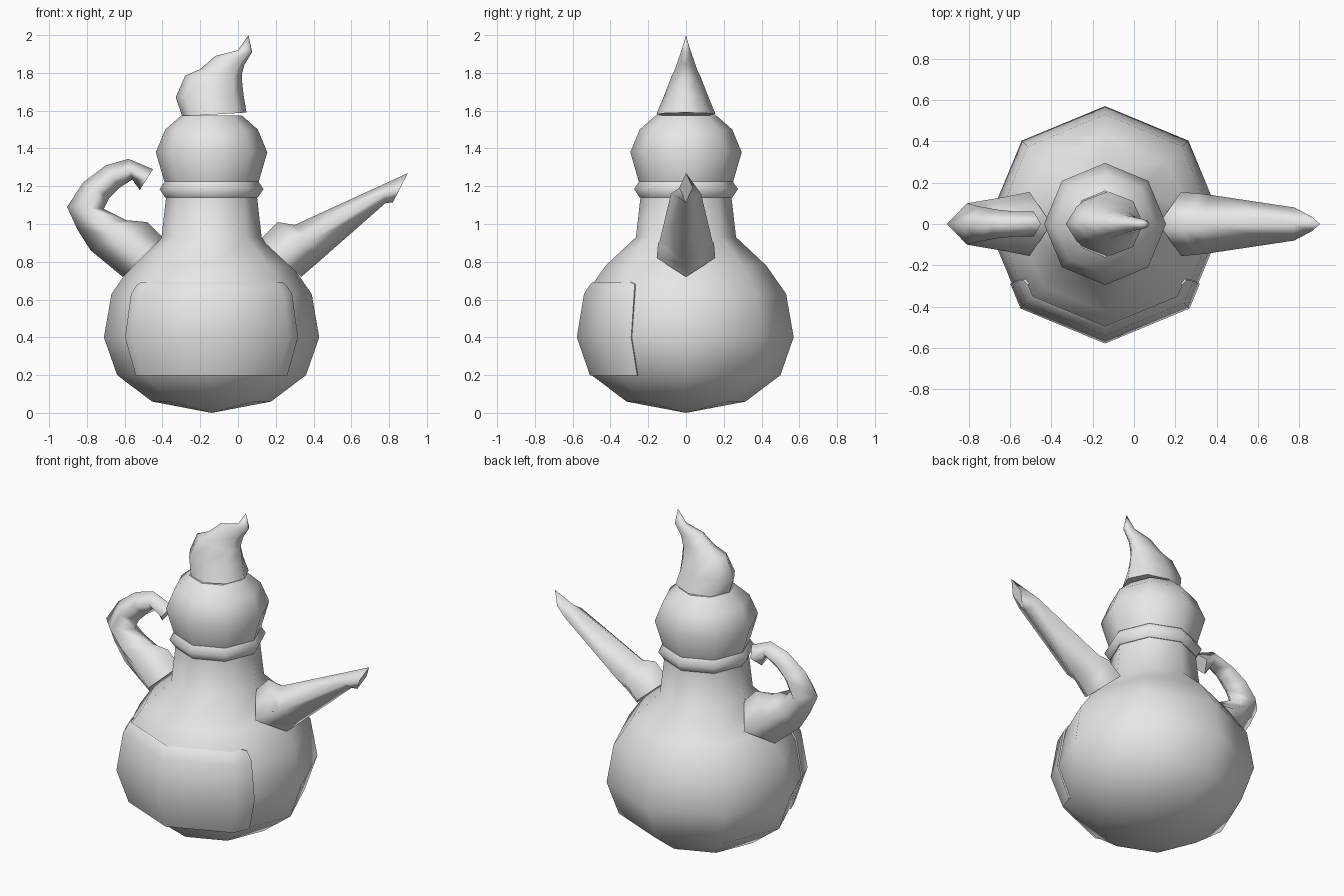
import bpy, bmesh, math
from mathutils import Vector

if "Cube" in bpy.data.objects:
    bpy.data.objects.remove(bpy.data.objects["Cube"])

CX = -0.14  # axis of the pot
grey = bpy.data.materials.new("plain grey")
grey.diffuse_color = (0.8, 0.8, 0.8, 1)
grey.use_nodes = True
grey.node_tree.nodes["Principled BSDF"].inputs["Base Color"].default_value = grey.diffuse_color


def finish(name, bm):
    bmesh.ops.recalc_face_normals(bm, faces=bm.faces)
    me = bpy.data.meshes.new(name)
    bm.to_mesh(me)
    bm.free()
    me.materials.append(grey)
    ob = bpy.data.objects.new(name, me)
    bpy.context.collection.objects.link(ob)
    return ob


def loft(name, rings, tip=None, foot=None):
    """Skin closed rings; ends are capped flat or drawn to a point."""
    bm = bmesh.new()
    loops = [[bm.verts.new(p) for p in r] for r in rings]
    n = len(loops[0])
    for a, b in zip(loops, loops[1:]):
        for i in range(n):
            j = (i + 1) % n
            bm.faces.new((a[i], a[j], b[j], b[i])).smooth = True
    for loop, point in ((loops[0], foot), (loops[-1], tip)):
        if point:
            p = bm.verts.new(point)
            for i in range(n):
                bm.faces.new((loop[i], loop[(i + 1) % n], p)).smooth = True
        else:
            for e in bm.faces.new(loop).edges:
                e.smooth = False
    return finish(name, bm)


def octagon(r, z):
    return [(CX + r * math.cos(k * math.pi / 4), r * math.sin(k * math.pi / 4), z)
            for k in range(8)]


def oval(left, right, half):
    """Eight-sided tilted ring between two points in the xz plane."""
    a, b = Vector((left[0], 0, left[1])), Vector((right[0], 0, right[1]))
    mid, arm = (a + b) / 2, (b - a) / 2
    return [mid + arm * math.cos(k * math.pi / 4)
            + Vector((0, half * math.sin(k * math.pi / 4), 0)) for k in range(8)]


def diamond(outer, inner, half):
    """Four-sided tube section."""
    mx, mz = (outer[0] + inner[0]) / 2, (outer[1] + inner[1]) / 2
    return [(outer[0], 0, outer[1]), (mx, half, mz),
            (inner[0], 0, inner[1]), (mx, -half, mz)]


# Round body with neck
loft("body", [octagon(r, z) for r, z in (
    (0.315, 0.06), (0.5, 0.2), (0.57, 0.4), (0.53, 0.63), (0.425, 0.78),
    (0.265, 0.93), (0.24, 1.15))], foot=(CX, 0, 0))

# Collar around the neck
loft("collar", [octagon(r, z) for r, z in (
    (0.245, 1.14), (0.275, 1.185), (0.245, 1.23))])

# Lid bulb
loft("lid", [octagon(r, z) for r, z in (
    (0.25, 1.225), (0.295, 1.38), (0.245, 1.5), (0.16, 1.575))])

# Curling flame-like finial
loft("finial", [oval(*s) for s in (
    ((-0.295, 1.57), (0.045, 1.59), 0.157),
    ((-0.33, 1.67), (0.03, 1.68), 0.118),
    ((-0.28, 1.785), (0.02, 1.77), 0.078),
    ((-0.2, 1.82), (0.022, 1.80), 0.062),
    ((-0.12, 1.89), (0.035, 1.845), 0.042),
    ((0.0, 1.92), (0.075, 1.91), 0.025))], tip=(0.055, 0, 2.0))

# Curved handle on the left
loft("handle", [diamond(*s) for s in (
    ((-0.61, 0.72), (-0.40, 0.93), 0.155),
    ((-0.78, 0.86), (-0.48, 1.01), 0.13),
    ((-0.85, 0.97), (-0.59, 1.02), 0.115),
    ((-0.905, 1.09), (-0.71, 1.08), 0.1),
    ((-0.82, 1.22), (-0.68, 1.14), 0.085),
    ((-0.70, 1.31), (-0.63, 1.19), 0.07),
    ((-0.58, 1.345), (-0.56, 1.235), 0.06),
    ((-0.45, 1.29), (-0.52, 1.18), 0.06))])

# Tapering spout on the right
loft("spout", [diamond(*s) for s in (
    ((0.335, 0.72), (0.12, 0.92), 0.155),
    ((0.41, 0.785), (0.21, 1.01), 0.148),
    ((0.45, 0.82), (0.30, 0.995), 0.14),
    ((0.78, 1.11), (0.77, 1.21), 0.08),
    ((0.82, 1.115), (0.90, 1.27), 0.035))])

# Thin panel wrapped over the front of the belly
bm = bmesh.new()
rows = []
for r, z, t in ((0.508, 0.197, 0.28), (0.578, 0.4, 0.29), (0.54, 0.63, 0.28),
                (0.507, 0.68, 0.24), (0.494, 0.692, 0.16)):
    c = r * math.sqrt(0.5)
    ex, ey = c + (r - c) * t, c * (1 - t)
    back = 0.965  # inner rim, sunk into the belly
    pts = [(-ex * back, -ey * back), (-ex, -ey), (-c, -c), (0, -r),
           (c, -c), (ex, -ey), (ex * back, -ey * back)]
    rows.append([bm.verts.new((CX + x, y, z)) for x, y in pts])
for a, b in zip(rows, rows[1:]):
    for i in range(6):
        f = bm.faces.new((a[i], a[i + 1], b[i + 1], b[i]))
        f.smooth = 0 < i < 5
        if not f.smooth:
            for e in f.edges:
                e.smooth = False
finish("front_panel", bm)
